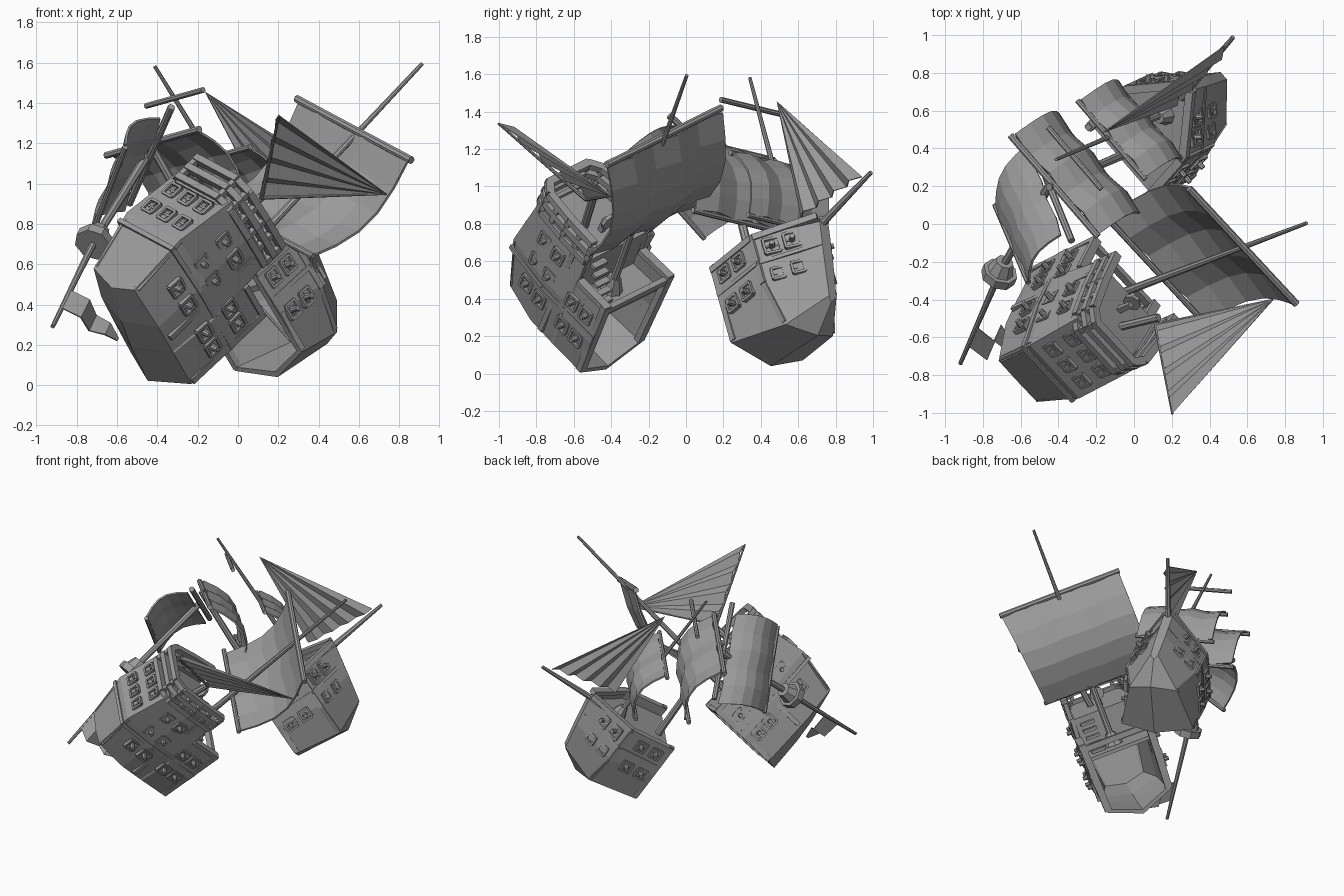
import bpy, bmesh, math
from mathutils import Matrix, Vector as V

cube = bpy.data.objects.get("Cube")
if cube:
    bpy.data.objects.remove(cube)

grey = bpy.data.materials.new("weathered grey")
grey.use_nodes = True
colour = (0.33, 0.33, 0.33, 1)
grey.diffuse_color = colour
grey.node_tree.nodes["Principled BSDF"].inputs["Base Color"].default_value = colour


def frame(right, fwd, shift=0):
    """Ship axes: x starboard, y towards the bow, z up the masts."""
    f = V(fwd).normalized()
    s = V(right)
    s = (s - f * s.dot(f)).normalized()
    return Matrix.Translation(s * shift) @ Matrix((s, f, s.cross(f))).transposed().to_4x4()


STERN = frame((.638, -.691, -.34), (.363, .663, -.655))
BOW = frame((.643, -.745, .18), (.578, .626, .521), -.204)
WORLD = Matrix()


def finish(name, bm, M, thick=0):
    bmesh.ops.recalc_face_normals(bm, faces=bm.faces)
    me = bpy.data.meshes.new(name)
    bm.to_mesh(me)
    bm.free()
    me.materials.append(grey)
    ob = bpy.data.objects.new(name, me)
    bpy.context.collection.objects.link(ob)
    ob.matrix_world = M
    if thick:
        mod = ob.modifiers.new("thickness", "SOLIDIFY")
        mod.thickness, mod.offset = thick, 0
    return ob


def along(a, b):
    a, b = V(a), V(b)
    return Matrix.Translation((a + b) / 2) @ (b - a).to_track_quat('Z', 'Y').to_matrix().to_4x4(), (b - a).length


def rod(name, a, b, r, M, r2=None, sides=8):
    m, length = along(a, b)
    bm = bmesh.new()
    bmesh.ops.create_cone(bm, cap_ends=True, segments=sides, radius1=r,
                          radius2=r if r2 is None else r2, depth=length, matrix=m)
    return finish(name, bm, M)


def box(name, centre, size, M):
    bm = bmesh.new()
    bmesh.ops.create_cube(bm, size=1, matrix=Matrix.Translation(centre) @ Matrix.Diagonal((*size, 1)))
    return finish(name, bm, M)


def beam(name, a, b, w, h, M):
    m, length = along(a, b)
    bm = bmesh.new()
    bmesh.ops.create_cube(bm, size=1, matrix=m @ Matrix.Diagonal((w, h, length, 1)))
    return finish(name, bm, M)


def hull(name, stations, M):
    """Station: y at top, middle, bilge, keel; half width at the first three; height at top, bilge, keel."""
    bm = bmesh.new()
    rings = []
    for ys, ws, (zt, zb, zk) in stations:
        zs = (zt, zb + .48 * (zt - zb), zb)
        half = list(zip(ws, ys, zs))
        pts = half + [(0, ys[3], zk)] + [(-x, y, z) for x, y, z in reversed(half)]
        rings.append([bm.verts.new(p) for p in pts])
    for r, q in zip(rings, rings[1:]):
        for i in range(6):
            bm.faces.new((r[i], r[i + 1], q[i + 1], q[i]))
    cap = rings[0] if name.startswith("stern") else rings[-1]
    bm.faces.new((cap[0], cap[1], cap[5], cap[6]))
    bm.faces.new(cap[1:6])
    return finish(name, bm, M, .03)


def slab(name, outline, z, thick, M):
    bm = bmesh.new()
    pts = outline + [(-x, y) for x, y in reversed(outline)]
    face = bm.faces.new([bm.verts.new((x, y, z)) for x, y in pts])
    out = bmesh.ops.extrude_face_region(bm, geom=[face])["geom"]
    bmesh.ops.translate(bm, vec=(0, 0, -thick), verts=[v for v in out if isinstance(v, bmesh.types.BMVert)])
    return finish(name, bm, M)


def rail(name, outline, z, w, h, M, across=False):
    for side in (-1, 1):
        for (x, y), (x2, y2) in zip(outline, outline[1:]):
            beam(name, (side * x, y, z), (side * x2, y2, z), w, h, M)
    if across:
        x, y = outline[0]
        beam(name, (-x - .01, y, z), (x + .01, y, z), w, h, M)


def sheet(name, a, b, c, d, bulge, M, nx=5, ny=5):
    """Billowing cloth with upright folds: a-b is the head, d-c the foot."""
    a, b, c, d, bulge = map(V, (a, b, c, d, bulge))
    bm = bmesh.new()
    grid = []
    for j in range(ny + 1):
        v = j / ny
        row = []
        for i in range(nx + 1):
            p = a.lerp(b, i / nx).lerp(d.lerp(c, i / nx), v)
            row.append(bm.verts.new(p + bulge * (math.sin(math.pi * v) + .13 * (-1) ** i)))
        grid.append(row)
    for r, q in zip(grid, grid[1:]):
        for i in range(nx):
            bm.faces.new((r[i], r[i + 1], q[i + 1], q[i]))
    return finish(name, bm, M, .012)


def fan(name, tip, a, b, M, folds=8, depth=.04):
    """Pleated triangular sail."""
    tip, a, b = V(tip), V(a), V(b)
    n = (a - tip).cross(b - tip).normalized()
    bm = bmesh.new()
    top = bm.verts.new(tip)
    edge = [bm.verts.new(a.lerp(b, i / folds) + n * depth * (i % 2)) for i in range(folds + 1)]
    for p, q in zip(edge, edge[1:]):
        bm.faces.new((top, p, q))
    return finish(name, bm, M, .006)


def port(x, y, z, yaw, M, cannon=True, size=.075):
    """Framed opening facing local +x turned by yaw, with a gun if wanted."""
    R = M @ Matrix.Translation((x, y, z)) @ Matrix.Rotation(yaw, 4, 'Z')
    for k in (-1, 1):
        box("port_frame_side", (.008, k * size / 2, 0), (.025, .014, size), R)
        box("port_frame_edge", (.008, 0, k * size / 2), (.025, size, .014), R)
    box("port_mullion", (.004, 0, 0), (.016, .01, size), R)
    box("port_crossbar", (.004, 0, 0), (.016, size, .01), R)
    if cannon:
        rod("cannon", (-.02, 0, 0), (.05, 0, 0), .02, R, .014)


# Stern half: hull, decks, rails
hull("stern_hull", [
    ((-1.12, -1.175, -1.11, -1.08), (.2, .195, .15), (.36, -.3, -.33)),
    ((-.9, -.9, -.88, -.88), (.22, .24, .21), (.36, -.31, -.37)),
    ((-.7,) * 4, (.23, .25, .22), (.36, -.31, -.39)),
    ((-.69,) * 4, (.235, .25, .22), (.18, -.31, -.39)),
    ((-.46,) * 4, (.245, .25, .225), (.18, -.31, -.4))], STERN)
poop = [(.15, -1.155), (.205, -1.09), (.23, -.9), (.24, -.7)]
slab("poop_deck", poop, .33, .03, STERN)
slab("main_deck", [(.235, -.72), (.235, -.5)], .08, .025, STERN)
box("poop_bulkhead", (0, -.71, .2), (.46, .025, .26), STERN)
for z, w in ((.33, .045), (.4, .045), (.465, .045)):
    rail("poop_rail", poop, z, w, .035, STERN, True)
for side in (-1, 1):
    for x, y in poop + [(.222, -1), (.235, -.8)]:
        box("rail_post", (side * x, y, .4), (.03, .03, .12), STERN)
    beam("hull_post", (side * .235, -.79, .36), (side * .235, -.79, -.3), .03, .03, STERN)
    beam("upper_corner_post", (side * .195, -1.115, .36), (side * .19, -1.165, .02), .03, .03, STERN)
    beam("lower_corner_post", (side * .19, -1.165, .02), (side * .152, -1.105, -.29), .03, .03, STERN)
    beam("break_post", (side * .245, -.475, .19), (side * .225, -.475, -.31), .035, .05, STERN)
rail("wale", [(.2, -1.175), (.245, -.88), (.255, -.46)], -.04, .025, .025, STERN, True)
rail("gunwale", [(.24, -.69), (.245, -.46)], .185, .05, .03, STERN)
beam("break_beam", (-.24, -.475, .16), (.24, -.475, .16), .03, .04, STERN)

# Stern half: windows and guns
for side in (-1, 1):
    for y, x, rows in ((-.99, .218, 3), (-.87, .236, 3), (-.67, .25, 2), (-.56, .25, 2)):
        for z in (-.13, .05, .21)[:rows]:
            port(side * x, y, z, 0 if side > 0 else math.pi, STERN)
for x in (-.12, 0, .12):
    for z in (.11, .25):
        port(x, -1.18 + .16 * (z - .02), z, -math.pi / 2, STERN, False, .07)

# Stern half: stairs, wheel, mast and mainsail
for i in range(5):
    box("stair_step", (.14, -.68 + .03 * i, .28 - .045 * i), (.1, .035, .02), STERN)
rod("wheel", (0, -.80, .42), (0, -.82, .42), .05, STERN)
beam("wheel_stand", (0, -.83, .33), (0, -.83, .42), .03, .03, STERN)
rod("mast_base", (.02, -.62, .08), (.02, -.63, .17), .065, STERN, .035)
rod("main_mast", (.02, -.62, .1), (.035, -.71, 1.695), .024, STERN, .01)
rod("main_yard", (-.43, -.70, 1.21), (.46, -.70, 1.21), .02, STERN)
rod("main_lower_yard", (-.43, -.63, .53), (.38, -.63, .53), .016, STERN)
sheet("mainsail", (-.42, -.69, 1.2), (.45, -.69, 1.2), (.37, -.61, .53), (-.42, -.61, .53), (0, .11, 0), STERN)

# Stern half: mizzen spars and pleated sail
tip, out, heel = (.422, -.62, 1.02), (.363, -1.468, .743), (.123, -.92, .548)
fan("mizzen_sail", tip, heel, out, STERN)
rod("mizzen_gaff", heel, out, .012, STERN, .006)
rod("mizzen_boom", heel, tip, .01, STERN, .005)
rod("mizzen_stump", (.06, -.9, .32), (.1, -.9, .58), .022, STERN)

# Bow half: hull, deck, rails
hull("bow_hull", [
    ((.42,) * 4, (.245, .25, .245), (.4, -.07, -.155)),
    ((.75, .75, .75, .8), (.24, .24, .16), (.39, -.14, -.2)),
    ((1.05, 1.01, .97, .95), (.025, .025, .02), (.35, -.07, -.09))], BOW)
bow_line = [(.245, .42), (.24, .75), (.025, 1.05)]
slab("fore_deck", [(x - .01, y - .01) for x, y in bow_line], .33, .03, BOW)
rail("bow_gunwale", bow_line, .385, .045, .035, BOW)
rail("bow_wale", [(.255, .42), (.25, .75), (.03, 1.03)], .225, .022, .022, BOW)
for side in (-1, 1):
    beam("upper_bow_post", (side * .24, .75, .4), (side * .24, .75, .1), .035, .035, BOW)
    beam("lower_bow_post", (side * .24, .75, .12), (side * .165, .75, -.13), .03, .03, BOW)
    beam("bow_break_post", (side * .245, .435, .41), (side * .245, .435, -.07), .03, .035, BOW)
    for y in (.51, .63):
        for z in (.12, .31):
            port(side * .25, y, z, 0 if side > 0 else math.pi, BOW)
    for t in (.25, .58):
        yaw = .86 if side > 0 else math.pi - .86
        x, y = .242 - .215 * t, .75 + .265 * t
        port(side * x, y, .13, yaw, BOW, False, .065)
        port(side * x, y + .01, .3, yaw, BOW, True, .085)
rod("bowsprit", (0, .95, .34), (0, 1.485, .405), .024, BOW, .012)

# Bow half: foremast, foresail and jib
rod("fore_mast_base", (0, .8, .33), (0, .8, .4), .055, BOW, .03)
rod("fore_mast", (-.01, .8, .33), (-.03, .8, 1.447), .02, BOW, .009)
rod("fore_top_yard", (-.22, .78, 1.265), (.22, .78, 1.265), .015, BOW)
rod("fore_yard", (-.28, .8, .9), (.28, .8, .9), .015, BOW)
rod("fore_lower_yard", (-.28, .8, .5), (.28, .8, .5), .015, BOW)
sheet("foresail", (-.27, .81, .9), (.27, .81, .9), (.27, .81, .5), (-.27, .81, .5), (0, .08, 0), BOW)
fan("jib", (0, .97, 1.18), (0, .916, .47), (0, 1.415, .42), BOW)

# Bow half: snapped mast with its lower sail
rod("snapped_mast", (-.01, .47, .3), (-.01, .5, 1.2), .026, BOW, .02)
rod("snapped_yard", (-.36, .51, 1.17), (.36, .51, 1.17), .018, BOW)
rod("snapped_lower_yard", (-.36, .5, .7), (.36, .5, .7), .016, BOW)
sheet("snapped_mast_sail", (-.35, .52, 1.16), (.35, .52, 1.16), (.35, .52, .7), (-.35, .52, .7), (0, .09, 0), BOW)

# Fallen topmast with yards, sail, lookout and torn flag
d = V((.308, .711, .63))
nest = V((-.70, -.235, .74))
rod("fallen_topmast", (-.45, .2, 1.14), nest, .024, WORLD, .02)
rod("fallen_pole", nest, (-.92, -.74, .29), .019, WORLD, .011)
rod("fallen_yard", (-.33, -.09, 1.38), (-.54, .43, .9), .019, WORLD)
rod("fallen_lower_yard", (-.56, -.31, 1.18), (-.735, .1, .72), .015, WORLD)
sheet("fallen_sail", (-.38, -.06, 1.32), (-.57, .42, .87), (-.735, .1, .73), (-.55, -.31, 1.19), (-.05, .015, .04), WORLD)
rod("lookout_floor", nest + d * .05, nest - d * .03, .05, WORLD, .075)
rod("lookout_wall", nest - d * .02, nest - d * .07, .095, WORLD)
bm = bmesh.new()
rows = []
flag_path = [(-.87, -.65, .38), (-.78, -.72, .335), (-.74, -.62, .27), (-.66, -.68, .25), (-.6, -.62, .22)]
for p, width in zip(flag_path, (.14, .14, .12, .09, .02)):
    rows.append((bm.verts.new(p), bm.verts.new(V(p) + d * width)))
for (p, q), (r, t) in zip(rows, rows[1:]):
    bm.faces.new((p, q, t, r))
finish("torn_flag", bm, WORLD, .008)
